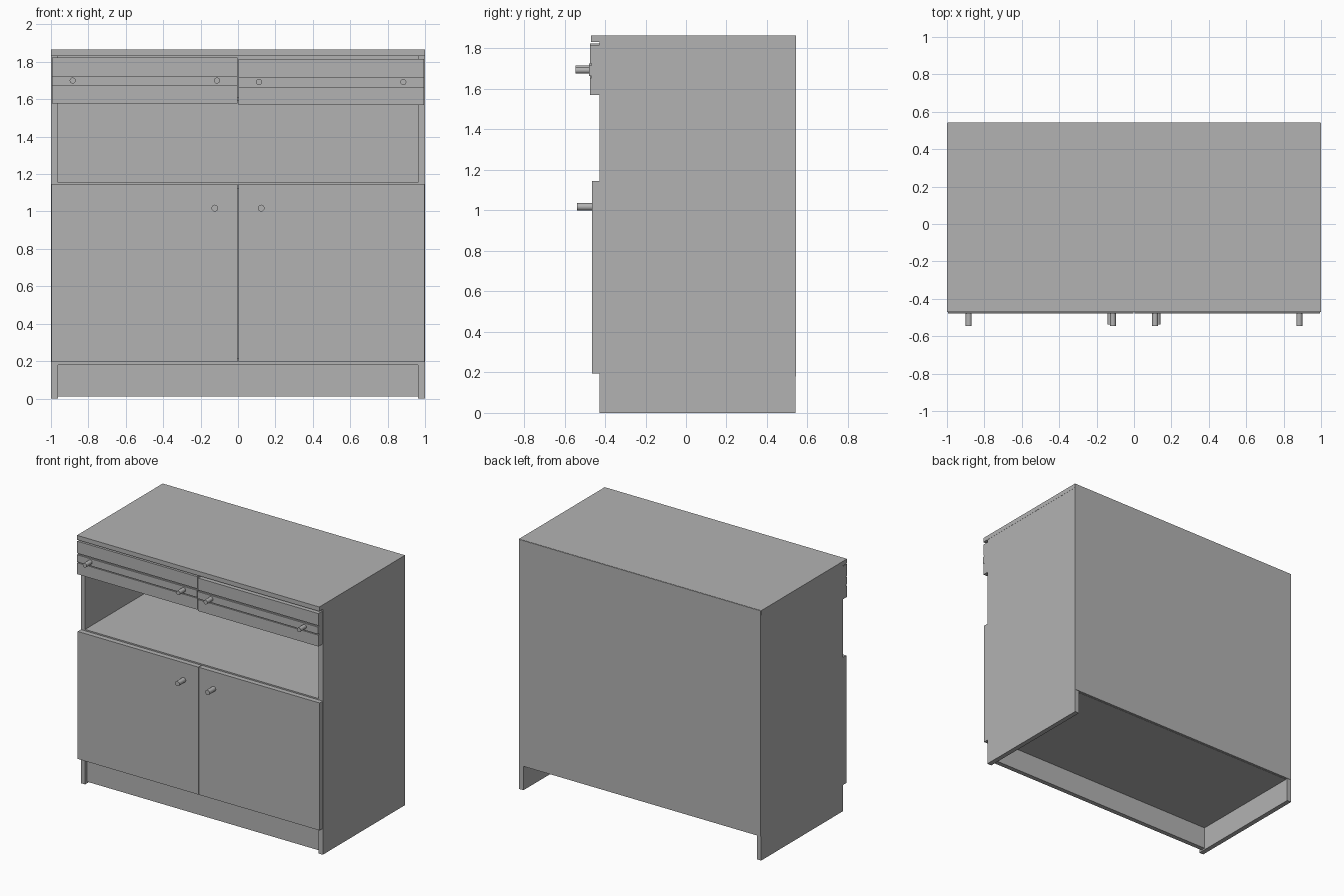
import bpy
import math

old = bpy.data.objects.get("Cube")
if old:
    bpy.data.objects.remove(old, do_unlink=True)

GREY = (0.45, 0.45, 0.45, 1.0)
mat = bpy.data.materials.new("plain grey")
mat.use_nodes = True
mat.diffuse_color = GREY
mat.node_tree.nodes["Principled BSDF"].inputs["Base Color"].default_value = GREY


def board(name, x, y, z):
    """Box given by its (min, max) range on each axis."""
    bpy.ops.mesh.primitive_cube_add(size=1, location=[sum(r) / 2 for r in (x, y, z)])
    ob = bpy.context.object
    ob.name = name
    ob.scale = [r[1] - r[0] for r in (x, y, z)]
    bpy.ops.object.transform_apply(location=False, rotation=False, scale=True)
    ob.data.materials.append(mat)
    return ob


def knob(name, x, z, radius, front, back):
    """Round peg pointing forward."""
    bpy.ops.mesh.primitive_cylinder_add(
        vertices=20, radius=radius, depth=back - front,
        location=(x, (front + back) / 2, z), rotation=(math.pi / 2, 0, 0))
    ob = bpy.context.object
    ob.name = name
    ob.data.materials.append(mat)
    bpy.ops.object.shade_smooth_by_angle()


FRONT, BACK = -0.427, 0.541     # carcass depth
INNER = 0.963                   # inside face of the side panels
TOP, UNDER = 1.865, 1.832       # worktop faces

# Carcass
for side, s in (("right", -1), ("left", 1)):
    board(side + "_side_panel", sorted((s * INNER, s * 0.999)), (FRONT, BACK), (0, UNDER))
board("worktop", (-1, 1), (-0.47, BACK), (UNDER, TOP))
board("back_panel", (-0.997, 0.997), (0.528, 0.544), (0.18, TOP - 0.002))
board("bottom_panel", (-INNER, INNER), (FRONT, 0.528), (0.178, 0.213))
board("open_shelf", (-INNER, INNER), (FRONT, 0.528), (1.12, 1.156))
board("drawer_floor", (-INNER, INNER), (FRONT, 0.528), (1.59, 1.61))
board("plinth", (-INNER, INNER), (-0.405, -0.37), (0.012, 0.178))

# Doors and drawers, mirrored about the centre
for side, s, top in (("right", -1, 1.824), ("left", 1, 1.816)):
    def span(a, b):
        return sorted((s * a, s * b))

    board(side + "_door", span(0.002, 0.998), (-0.464, FRONT), (0.195, 1.146))
    knob(side + "_door_knob", s * 0.124, 1.018, 0.018, -0.538, -0.46)

    # Drawer front: two slats with a raised rail between narrow grooves
    width = span(0.003, 0.995)
    board(side + "_drawer_backing", width, (-0.466, FRONT), (top - 0.246, top))
    board(side + "_drawer_upper_slat", width, (-0.474, -0.465), (top - 0.09, top))
    board(side + "_drawer_rail", width, (-0.479, -0.465), (top - 0.152, top - 0.099))
    board(side + "_drawer_lower_slat", width, (-0.474, -0.465), (top - 0.246, top - 0.161))
    for place, x in (("inner", 0.113), ("outer", 0.884)):
        knob(side + "_drawer_" + place + "_knob", s * x, top - 0.124, 0.016, -0.545, -0.47)
